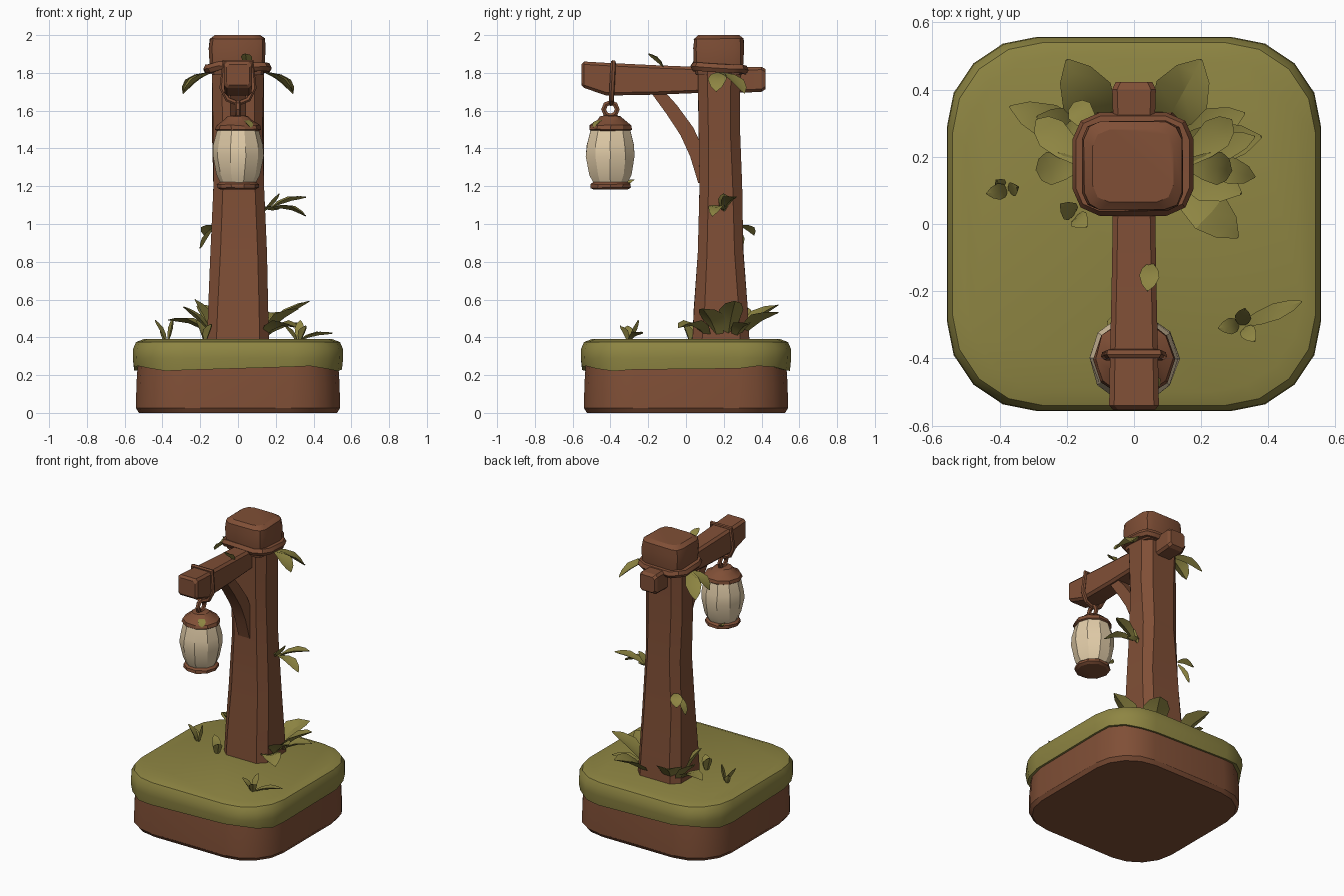
import bpy, bmesh, math, random
from mathutils import Vector as V

if "Cube" in bpy.data.objects:
    bpy.data.objects.remove(bpy.data.objects["Cube"])
random.seed(4)


def material(name, col):
    m = bpy.data.materials.new(name)
    m.diffuse_color = (*col, 1)
    m.use_nodes = True
    m.node_tree.nodes["Principled BSDF"].inputs["Base Color"].default_value = m.diffuse_color
    return m


WOOD = material("brown wood", (0.215, 0.078, 0.037))
GREEN = material("moss green", (0.27, 0.235, 0.055))
GLASS = material("cream glass", (0.75, 0.60, 0.39))


def loft(bm, rings):
    """Skin a list of equal-length point rings and cap both ends."""
    vs = [[bm.verts.new(p) for p in r] for r in rings]
    n = len(vs[0])
    for a, b in zip(vs, vs[1:]):
        for i in range(n):
            bm.faces.new((a[i], a[(i + 1) % n], b[(i + 1) % n], b[i]))
    bm.faces.new(vs[0][::-1])
    bm.faces.new(vs[-1])


def finish(bm, name, mat, angle=30):
    bmesh.ops.recalc_face_normals(bm, faces=bm.faces[:])
    me = bpy.data.meshes.new(name)
    bm.to_mesh(me)
    bm.free()
    ob = bpy.data.objects.new(name, me)
    bpy.context.collection.objects.link(ob)
    me.materials.append(mat)
    shade(ob, angle)
    return ob


def shade(ob, angle):
    bpy.ops.object.select_all(action='DESELECT')
    bpy.context.view_layer.objects.active = ob
    ob.select_set(True)
    bpy.ops.object.shade_smooth_by_angle(angle=math.radians(angle))


def rounded(hx, hy, r, z, cx=0, cy=0, seg=1):
    """Rounded rectangle ring, seg steps per corner."""
    pts = []
    for k, (sx, sy) in enumerate(((1, 1), (-1, 1), (-1, -1), (1, -1))):
        for i in range(seg + 1):
            a = math.pi / 2 * (k + i / seg)
            pts.append(V((cx + sx * (hx - r) + r * math.cos(a),
                          cy + sy * (hy - r) + r * math.sin(a), z)))
    return pts


def circle(r, z, cy, n=10):
    return [V((r * math.cos(math.tau * i / n), cy + r * math.sin(math.tau * i / n), z)) for i in range(n)]


def solid(name, rings, mat, angle=30, jitter=0.0):
    bm = bmesh.new()
    for r in rings[1:-1]:
        for p in r:
            p += V([random.uniform(-jitter, jitter) for _ in range(3)])
    loft(bm, rings)
    return finish(bm, name, mat, angle)


def rope(name, pts, radius):
    """Closed tube through the points."""
    cu = bpy.data.curves.new(name, 'CURVE')
    cu.dimensions = '3D'
    cu.bevel_depth, cu.bevel_resolution = radius, 1
    sp = cu.splines.new('POLY')
    sp.points.add(len(pts) - 1)
    for q, p in zip(sp.points, pts):
        q.co = (*p, 1)
    sp.use_cyclic_u = True
    cu.materials.append(WOOD)
    ob = bpy.data.objects.new(name, cu)
    bpy.context.collection.objects.link(ob)
    bpy.ops.object.select_all(action='DESELECT')
    bpy.context.view_layer.objects.active = ob
    ob.select_set(True)
    bpy.ops.object.convert(target='MESH')
    shade(bpy.context.view_layer.objects.active, 35)


def leaves(name, specs):
    """Each leaf: base, tip, width, bow. Folded along its midrib."""
    bm = bmesh.new()
    for base, tip, w, bow in specs:
        a, b = V(base), V(tip)
        d = (b - a).normalized()
        side = d.cross(V((0, 0, 1))).normalized()
        up = side.cross(d)
        rings = []
        for t, k in ((0, .3), (.3, .8), (.6, 1), (.85, .65), (1, .06)):
            c = a.lerp(b, t) + up * bow * math.sin(math.pi * t)
            s, f = side * w * k / 2, up * w * k * 0.15
            rings.append([c + s + f, c + up * 0.005, c - s + f, c - up * 0.012 * k])
        loft(bm, rings)
    finish(bm, name, GREEN, 25)


# Base: soil block with an overhanging grass slab
solid("soil_block", [rounded(h, h, 0.26, z, seg=4) for h, z in
                     ((0.525, 0), (0.54, 0.025), (0.538, 0.15), (0.53, 0.27))], WOOD)
slab = [rounded(h, h, 0.27, z, seg=4) for h, z in
        ((0.525, 0.24), (0.55, 0.235), (0.557, 0.29), (0.555, 0.34), (0.54, 0.375), (0.50, 0.39))]
for ring in slab[:2]:
    for i, p in enumerate(ring):
        p.z += 0.014 * math.sin(i * 1.3)
solid("grass_slab", slab, GREEN, 35)

# Post: tapered trunk and its block head
solid("post", [rounded(hx, hy, 0.05, z, cx, cy) for hx, hy, z, cx, cy in
               ((.165, .152, .36, .0, .185), (.158, .14, .55, .0, .185), (.148, .125, .85, .002, .183),
                (.132, .114, 1.2, .004, .182), (.134, .11, 1.5, .0, .176), (.138, .113, 1.84, 0, .175))],
      WOOD, 25, 0.005)
solid("post_head", [rounded(hx, hy, r, z, -0.003, 0.173, 2) for hx, hy, r, z in
                    ((.135, .12, .04, 1.79), (.146, .13, .05, 1.83), (.15, .132, .05, 1.93),
                     (.145, .13, .05, 1.98), (.12, .108, .05, 2.0))], WOOD, 30, 0.003)


# Beam: chamfered sections along y
def section(y, z0, z1, hx, c=0.015):
    return [V((p.x, y, p.y)) for p in rounded(hx, (z1 - z0) / 2, c, 0, 0, (z0 + z1) / 2)]


solid("beam", [section(*s) for s in
               ((-.553, 1.735, 1.845, .062), (-.54, 1.72, 1.86, .074), (-.42, 1.68, 1.853, .072),
                (-.15, 1.685, 1.84, .066), (.1, 1.695, 1.83, .062), (.30, 1.695, 1.83, .062),
                (.40, 1.70, 1.832, .065), (.422, 1.715, 1.82, .055))], WOOD, 25)

# Curved brace under the beam
brace = []
for y, z, ny, nz, w in ((-.16, 1.71, -.6, -.8, .03), (-.075, 1.605, -.75, -.66, .036),
                        (.005, 1.49, -.85, -.5, .04), (.06, 1.37, -.95, -.3, .04), (.105, 1.22, -1, -.1, .04)):
    brace.append([V((sx * 0.042, y + s * ny * w, z + s * nz * w))
                  for sx, s in ((1, 1), (-1, 1), (-1, -1), (1, -1))])
solid("brace", brace, WOOD)

# Rope collar on the post and strap around the beam
collar = rounded(.155, .128, .06, 1.825, -.003, .178, 2)
for p in collar:
    p.z += -0.05 * (p.y - 0.18) + random.uniform(-.006, .006)
rope("collar_rope", collar, 0.026)
rope("beam_strap", [V((x, -0.39 + (z - 1.75) * 0.05, z)) for x, z in
                    ((-.072, 1.857), (.072, 1.857), (.085, 1.72), (.055, 1.66), (0, 1.638),
                     (-.055, 1.66), (-.085, 1.72))], 0.014)

# Lantern
LY = -0.4
rope("lantern_ring", [V((0, LY + .036 * math.cos(a), 1.607 + .036 * math.sin(a)))
                      for a in [math.tau * i / 8 for i in range(8)]], 0.015)
for name, mat, prof in (
        ("lantern_cap", WOOD, ((.105, 1.49), (.12, 1.5), (.115, 1.522), (.075, 1.55), (.055, 1.57), (.03, 1.575))),
        ("lantern_glass", GLASS, ((.09, 1.21), (.115, 1.26), (.135, 1.36), (.131, 1.42), (.108, 1.505))),
        ("lantern_foot", WOOD, ((.095, 1.183), (.112, 1.192), (.11, 1.212), (.095, 1.222)))):
    solid(name, [circle(r, z, LY) for r, z in prof], mat, 25, 0.003)

# Leaves on the post, collar, beam and lantern
leaves("collar_leaves", [((s * .15, .18, 1.80), (s * .29, y, z), .10, .02)
                         for s in (-1, 1) for y, z in ((.31, 1.69), (.16, 1.70))])
leaves("twig_leaves", [((.12, .2, 1.09), (.22, .2, 1.08), .05, .0), ((.17, .2, 1.08), (.36, .26, 1.14), .08, .02),
                       ((.17, .19, 1.08), (.36, .14, 1.04), .08, .03), ((.14, .2, 1.07), (.22, .2, 1.16), .06, .0)])
leaves("back_leaves", [((-.12, .28, .99), (-.18, .36, .94), .08, .015), ((-.13, .27, .98), (-.2, .29, .87), .05, .01)])
leaves("beam_leaf", [((.05, -.12, 1.83), (.04, -.2, 1.90), .06, .01)])
leaves("lantern_leaves", [((.03, -.44, 1.55), (.07, -.49, 1.51), .05, .008),
                          ((-.05, -.30, 1.215), (-.08, -.29, 1.23), .05, .005)])

# Big leaves around the foot of the post
leaves("foot_leaves", [
    ((-.09, .29, .39), (-.20, .49, .57), .16, .03), ((.09, .29, .39), (.20, .49, .53), .17, .03),
    ((-.12, .25, .39), (-.37, .35, .49), .11, .04), ((-.13, .22, .39), (-.23, .16, .60), .10, .02),
    ((-.13, .28, .39), (-.29, .32, .56), .10, .02), ((.13, .22, .39), (.38, .26, .59), .13, .03),
    ((.14, .17, .39), (.32, .09, .55), .14, .03), ((.13, .12, .39), (.31, -.04, .45), .13, .05),
    ((.13, .26, .39), (.33, .33, .47), .10, .03)])

# Small grass tufts
leaves("grass_tufts", [
    ((-.38, .10, .38), (-.44, .09, .49), .05, .01), ((-.37, .10, .38), (-.345, .11, .50), .045, .0),
    ((-.39, .11, .38), (-.41, .13, .45), .04, .0),
    ((-.18, .03, .38), (-.22, .06, .49), .06, .01), ((-.17, .02, .38), (-.14, -.01, .47), .06, .01),
    ((.32, -.30, .38), (.50, -.23, .42), .05, .02), ((.31, -.30, .38), (.25, -.31, .46), .05, .01),
    ((.32, -.30, .38), (.33, -.25, .49), .05, .0), ((.33, -.31, .38), (.36, -.35, .46), .05, .01)])
